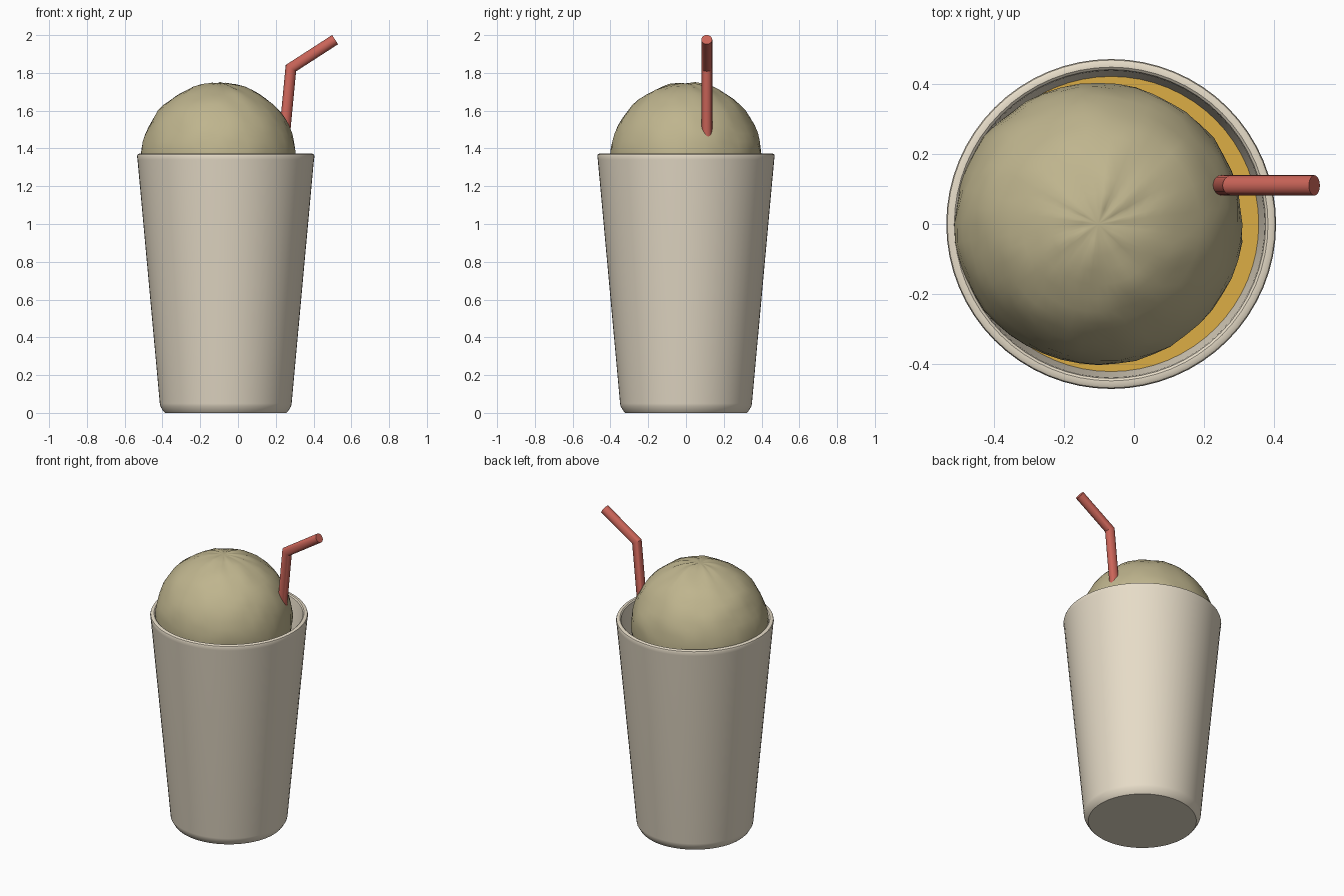
import bpy, math
from mathutils import Vector, noise

if "Cube" in bpy.data.objects:
    bpy.data.objects.remove(bpy.data.objects["Cube"])

CX = -0.065  # cup axis


def finish(name, verts, faces, color, location=(0, 0, 0), angle=35):
    me = bpy.data.meshes.new(name)
    me.from_pydata(verts, [], faces)
    me.update()
    ob = bpy.data.objects.new(name, me)
    bpy.context.collection.objects.link(ob)
    ob.location = location
    mat = bpy.data.materials.new(name + "_colour")
    mat.diffuse_color = (*color, 1)
    mat.use_nodes = True
    mat.node_tree.nodes["Principled BSDF"].inputs["Base Color"].default_value = mat.diffuse_color
    me.materials.append(mat)
    bpy.ops.object.select_all(action='DESELECT')
    ob.select_set(True)
    bpy.context.view_layer.objects.active = ob
    bpy.ops.object.shade_smooth_by_angle(angle=math.radians(angle))
    return ob


def lathe(name, profile, color, location, n=64):
    """Revolve (radius, z) points that begin and end on the axis."""
    verts, rings = [], []
    for r, z in profile:
        if r == 0:
            rings.append([len(verts)] * n)
            verts.append((0, 0, z))
        else:
            rings.append(list(range(len(verts), len(verts) + n)))
            verts += [(r * math.cos(2 * math.pi * i / n),
                       r * math.sin(2 * math.pi * i / n), z) for i in range(n)]
    faces = []
    for a, b in zip(rings, rings[1:]):
        for i in range(n):
            j = (i + 1) % n
            faces.append(list(dict.fromkeys((a[i], a[j], b[j], b[i]))))
    return finish(name, verts, faces, color, location)


def tube(name, path, normals, radius, color, n=20):
    """Capped tube bent in the xz plane; rings are mitred along the normals."""
    verts, faces = [], []
    for p, d in zip(path, normals):
        for i in range(n):
            a = 2 * math.pi * i / n
            verts.append(Vector(p) + d * radius * math.cos(a)
                         + Vector((0, radius * math.sin(a), 0)))
    for k in range(len(path) - 1):
        for i in range(n):
            j = (i + 1) % n
            faces.append((k * n + i, k * n + j, k * n + n + j, k * n + n + i))
    faces += [tuple(reversed(range(n))),
              tuple(range(len(verts) - n, len(verts)))]
    return finish(name, verts, faces, color)


# Tapered cup with bevelled foot, rounded rim and hollow inside
lathe("cup", [(0, 0), (0.322, 0), (0.330, 0.008), (0.346, 0.035), (0.349, 0.05),
              (0.467, 1.34), (0.470, 1.358), (0.467, 1.368), (0.460, 1.372),
              (0.447, 1.372), (0.440, 1.366), (0.437, 1.35),
              (0.325, 0.06), (0, 0.06)],
      (0.80, 0.72, 0.58), (CX, 0, 0))

# Drink filling the cup
lathe("drink", [(0, 0.07), (0.325, 0.07), (0.421, 1.16), (0, 1.16)],
      (0.72, 0.42, 0.06), (CX, 0, 0))

# Scoop: lumpy ball with creases gathered at the crown
segs, rows = 48, 28
verts, faces = [(0, 0, 0.398)], []
for k in range(1, rows):
    t = math.pi * k / rows
    for i in range(segs):
        a = 2 * math.pi * i / segs
        d = Vector((math.sin(t) * math.cos(a), math.sin(t) * math.sin(a), math.cos(t)))
        lump = 0.010 * noise.noise(d * 4) + 0.005 * noise.noise(d * 10)
        crease = 0.009 * noise.noise(Vector((3 * math.cos(a), 3 * math.sin(a), 5)))
        crease *= math.exp(-((t - 0.25) / 0.25) ** 2)
        p = d * (1 + 2 * (lump + crease))
        verts.append((p.x * 0.411, p.y * 0.402, p.z * 0.402))
verts.append((0, 0, -0.40))
for i in range(segs):
    j = (i + 1) % segs
    faces.append((0, 1 + i, 1 + j))
    for k in range(rows - 2):
        o = 1 + k * segs
        faces.append((o + i, o + segs + i, o + segs + j, o + j))
    o = 1 + (rows - 2) * segs
    faces.append((o + i, len(verts) - 1, o + j))
finish("scoop", verts, faces, (0.52, 0.46, 0.27), (-0.102, 0, 1.346), 60)

# Bent drinking straw
path = [(0.135, 0.11, 0.30), (0.280, 0.11, 1.825), (0.514, 0.11, 1.976)]
d1 = (Vector(path[1]) - Vector(path[0])).normalized()
d2 = (Vector(path[2]) - Vector(path[1])).normalized()
n1, n2 = Vector((d1.z, 0, -d1.x)), Vector((d2.z, 0, -d2.x))
mid = (n1 + n2).normalized()
tube("straw", path, [n1, mid / mid.dot(n1), n2], 0.029, (0.60, 0.13, 0.10))

# Make all outward normals consistent
for ob in bpy.context.collection.objects:
    bpy.context.view_layer.objects.active = ob
    bpy.ops.object.mode_set(mode='EDIT')
    bpy.ops.mesh.select_all(action='SELECT')
    bpy.ops.mesh.normals_make_consistent(inside=False)
    bpy.ops.object.mode_set(mode='OBJECT')
